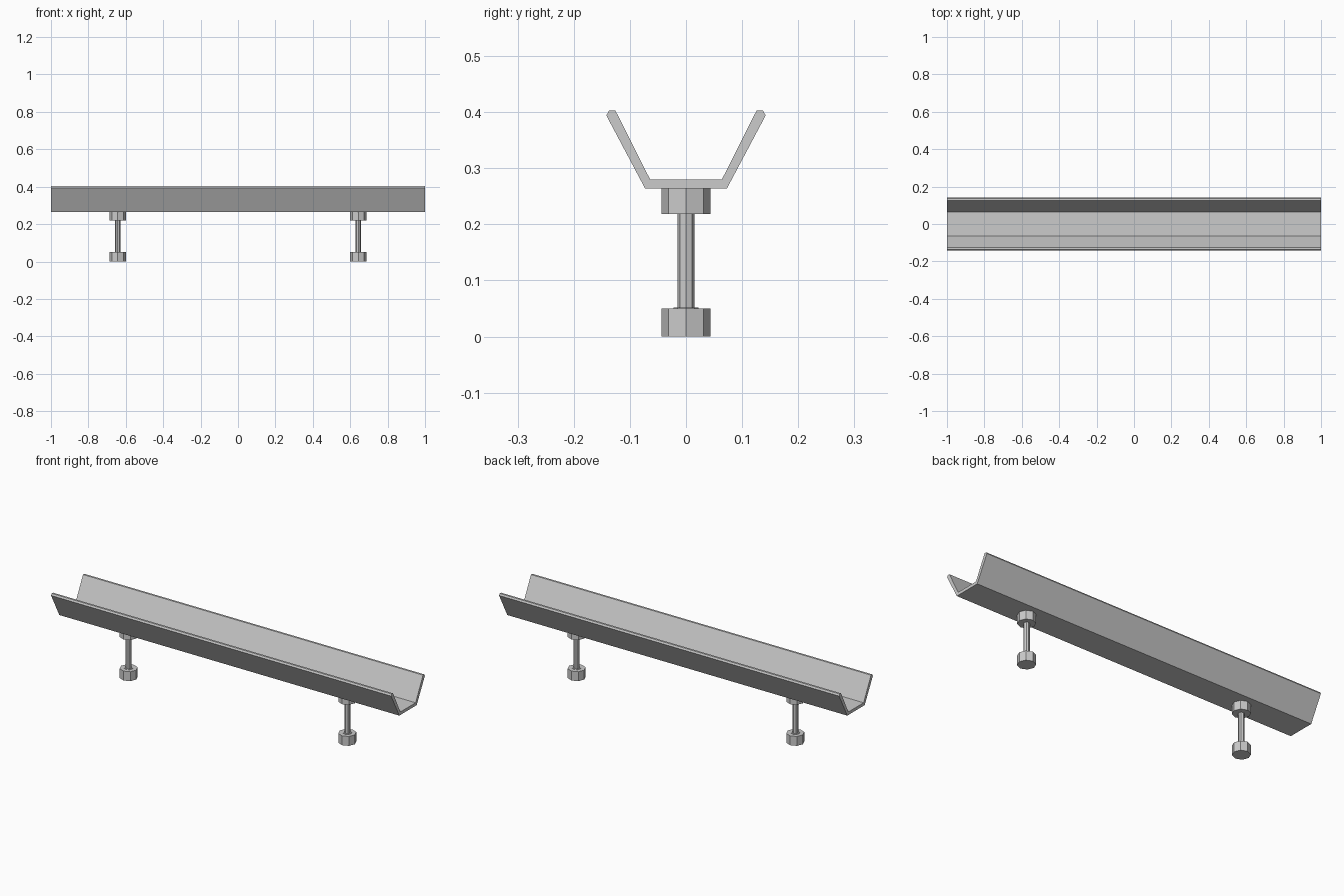
import bpy
import bmesh
from math import cos, sin, pi

cube = bpy.data.objects.get("Cube")
if cube:
    bpy.data.objects.remove(cube, do_unlink=True)

grey = bpy.data.materials.new("plain grey")
grey.use_nodes = True
colour = (0.6, 0.6, 0.6, 1)
grey.diffuse_color = colour
grey.node_tree.nodes["Principled BSDF"].inputs["Base Color"].default_value = colour


def extrude_outline(name, outline, direction):
    """Extrude a closed outline of 3D points into a solid."""
    bm = bmesh.new()
    face = bm.faces.new([bm.verts.new(p) for p in outline])
    new = bmesh.ops.extrude_face_region(bm, geom=[face])["geom"]
    moved = [v for v in new if isinstance(v, bmesh.types.BMVert)]
    bmesh.ops.translate(bm, verts=moved, vec=direction)
    bmesh.ops.recalc_face_normals(bm, faces=bm.faces)
    mesh = bpy.data.meshes.new(name)
    bm.to_mesh(mesh)
    bm.free()
    mesh.materials.append(grey)
    obj = bpy.data.objects.new(name, mesh)
    bpy.context.collection.objects.link(obj)
    return obj


def octagon_post(name, x, radius, bottom, top):
    ring = [(x + radius * cos(i * pi / 4), radius * sin(i * pi / 4), bottom)
            for i in range(8)]
    return extrude_outline(name, ring, (0, 0, top - bottom))


# Trough: half profile mirrored into a flared channel with chamfered rims
half = [(0.073, 0.264), (0.142, 0.394), (0.137, 0.403), (0.126, 0.403), (0.064, 0.28)]
profile = half + [(-y, z) for y, z in reversed(half)]
extrude_outline("trough", [(-1, y, z) for y, z in profile], (2, 0, 0))

# Two supports: foot, thin collar, stem and mounting block
for side, x in (("right", -0.643), ("left", 0.643)):
    octagon_post(side + "_foot", x, 0.044, 0, 0.05)
    octagon_post(side + "_collar", x, 0.022, 0.049, 0.052)
    octagon_post(side + "_stem", x, 0.015, 0.051, 0.22)
    octagon_post(side + "_mounting_block", x, 0.044, 0.218, 0.264)
